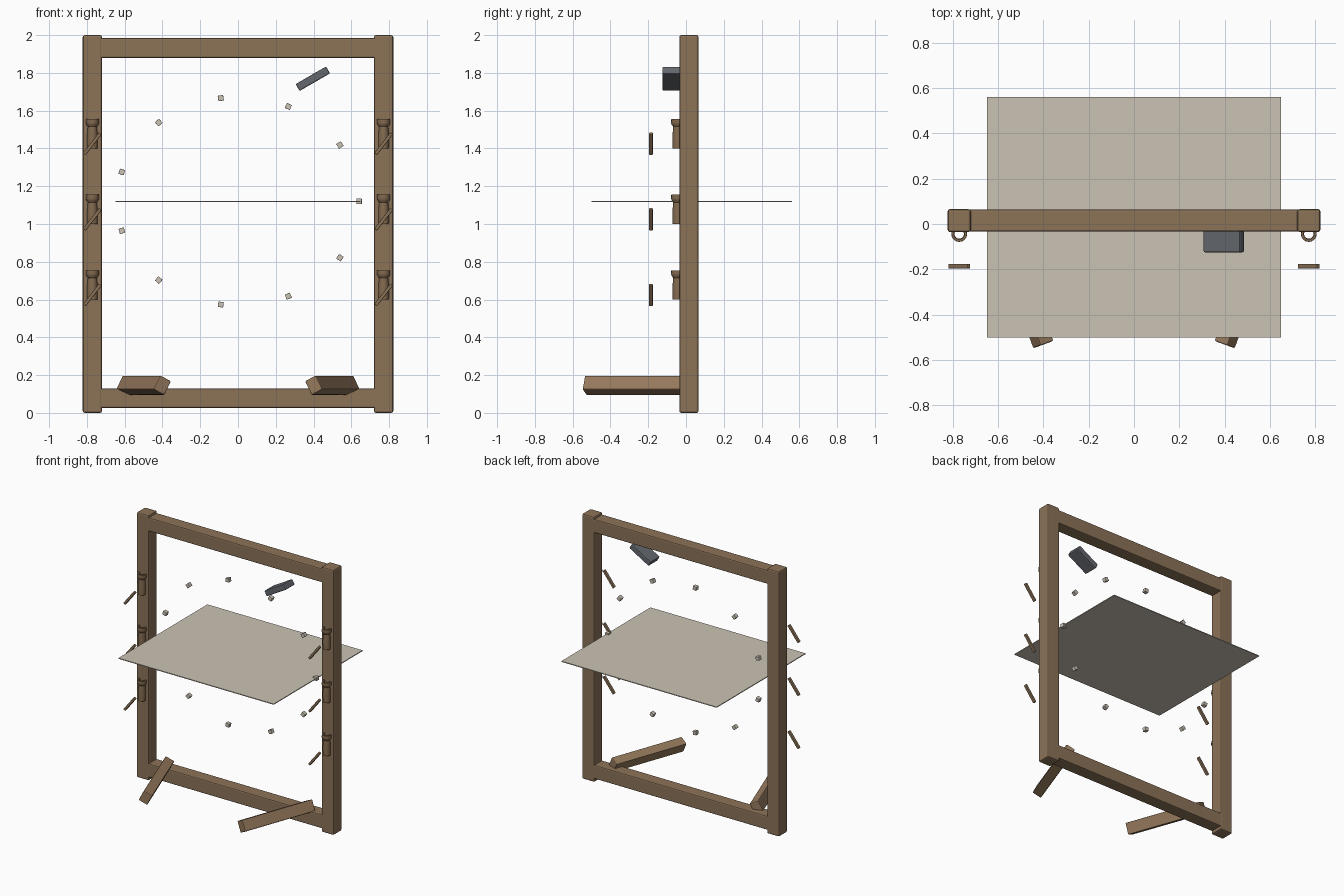
import bpy, bmesh, math
from mathutils import Matrix, Vector

if "Cube" in bpy.data.objects:
    bpy.data.objects.remove(bpy.data.objects["Cube"])


def material(name, rgb):
    m = bpy.data.materials.new(name)
    m.diffuse_color = (*rgb, 1)
    m.use_nodes = True
    m.node_tree.nodes["Principled BSDF"].inputs["Base Color"].default_value = m.diffuse_color
    return m


WOOD = material("frame_wood", (0.262, 0.171, 0.097))
LIGHT = material("foot_wood", (0.30, 0.19, 0.107))
PEG = material("peg_wood", (0.23, 0.146, 0.08))
CLOTH = material("pale_cloth", (0.597, 0.546, 0.462))
STONE = material("dark_stone", (0.127, 0.138, 0.156))


def finish(name, bm, mat, smooth=False):
    mesh = bpy.data.meshes.new(name)
    bmesh.ops.recalc_face_normals(bm, faces=bm.faces)
    bm.to_mesh(mesh)
    bm.free()
    mesh.materials.append(mat)
    ob = bpy.data.objects.new(name, mesh)
    bpy.context.collection.objects.link(ob)
    if smooth:
        bpy.context.view_layer.objects.active = ob
        ob.select_set(True)
        bpy.ops.object.shade_smooth_by_angle(angle=math.radians(35))
        ob.select_set(False)
    return ob


def box(name, centre, size, mat, bevel=0.0, yaw=0.0, roll=0.0):
    """Bevelled box, rolled about its y axis and then turned about z."""
    bm = bmesh.new()
    bmesh.ops.create_cube(bm, size=1)
    bmesh.ops.scale(bm, vec=size, verts=bm.verts)
    if bevel:
        bmesh.ops.bevel(bm, geom=bm.edges[:], offset=bevel, segments=2,
                        profile=0.5, affect='EDGES')
    turn = Matrix.Rotation(math.radians(yaw), 4, 'Z') @ Matrix.Rotation(math.radians(roll), 4, 'Y')
    bm.transform(Matrix.Translation(centre) @ turn)
    return finish(name, bm, mat)


def tube(name, centre, profile, mat, sides=16):
    """Closed profile of (radius, height) spun about z."""
    bm = bmesh.new()
    rings = []
    for i in range(sides):
        a = math.tau * i / sides
        rings.append([bm.verts.new(Vector(centre) + Vector((r * math.cos(a), r * math.sin(a), h)))
                      for r, h in profile])
    n = len(profile)
    for i in range(sides):
        a, b = rings[i], rings[(i + 1) % sides]
        for j in range(n):
            k = (j + 1) % n
            bm.faces.new((a[j], b[j], b[k], a[k]))
    return finish(name, bm, mat, smooth=True)


MID_Y = 0.015

# frame rails
for name, z in (("bottom_rail", 0.077), ("top_rail", 1.932)):
    box(name, (0, MID_Y, z), (1.56, 0.097, 0.104), WOOD, 0.008)

# hollow peg with a flared lip
PEG_PROFILE = [(0.027, -0.155), (0.028, -0.09), (0.024, -0.04), (0.033, -0.028),
               (0.035, -0.02), (0.034, 0.0), (0.023, 0.0), (0.021, -0.155)]

for side, s in (("left", -1), ("right", 1)):
    # upright posts
    box(side + "_post", (s * 0.771, MID_Y, 1.0), (0.102, 0.101, 2.0), WOOD, 0.01)

    # splayed feet
    a = math.radians(20)
    axis = Vector((s * math.sin(a), math.cos(a), 0))
    front = Vector((s * 0.40, -0.532, 0.146))
    box(side + "_foot", front + axis * 0.2925, (0.068, 0.585, 0.083), LIGHT,
        0.006, yaw=-s * 20, roll=-s * 27)

    # pegs and slanted slats
    for i in range(3):
        z = 0.755 + 0.4 * i
        tube(f"{side}_peg_{i + 1}", (s * 0.771, -0.044, z), PEG_PROFILE, PEG)
        box(f"{side}_slat_{i + 1}", (s * 0.771, -0.186, z - 0.13),
            (0.018, 0.021, 0.139), WOOD, 0.004, roll=38)

# horizontal cloth sheet
box("cloth_sheet", (0, 0.03, 1.12), (1.295, 1.06, 0.006), CLOTH)

# oval of small lacing knots
for i in range(11):
    a = math.tau * i / 11
    box(f"lacing_knot_{i + 1}", (0.641 * math.cos(a), MID_Y, 1.12 + 0.552 * math.sin(a)),
        (0.029, 0.029, 0.029), CLOTH, 0.002, roll=-math.degrees(a))

# tilted stone scraper
box("scraper", (0.396, -0.071, 1.769), (0.186, 0.108, 0.042), STONE, 0.006, roll=-30)
